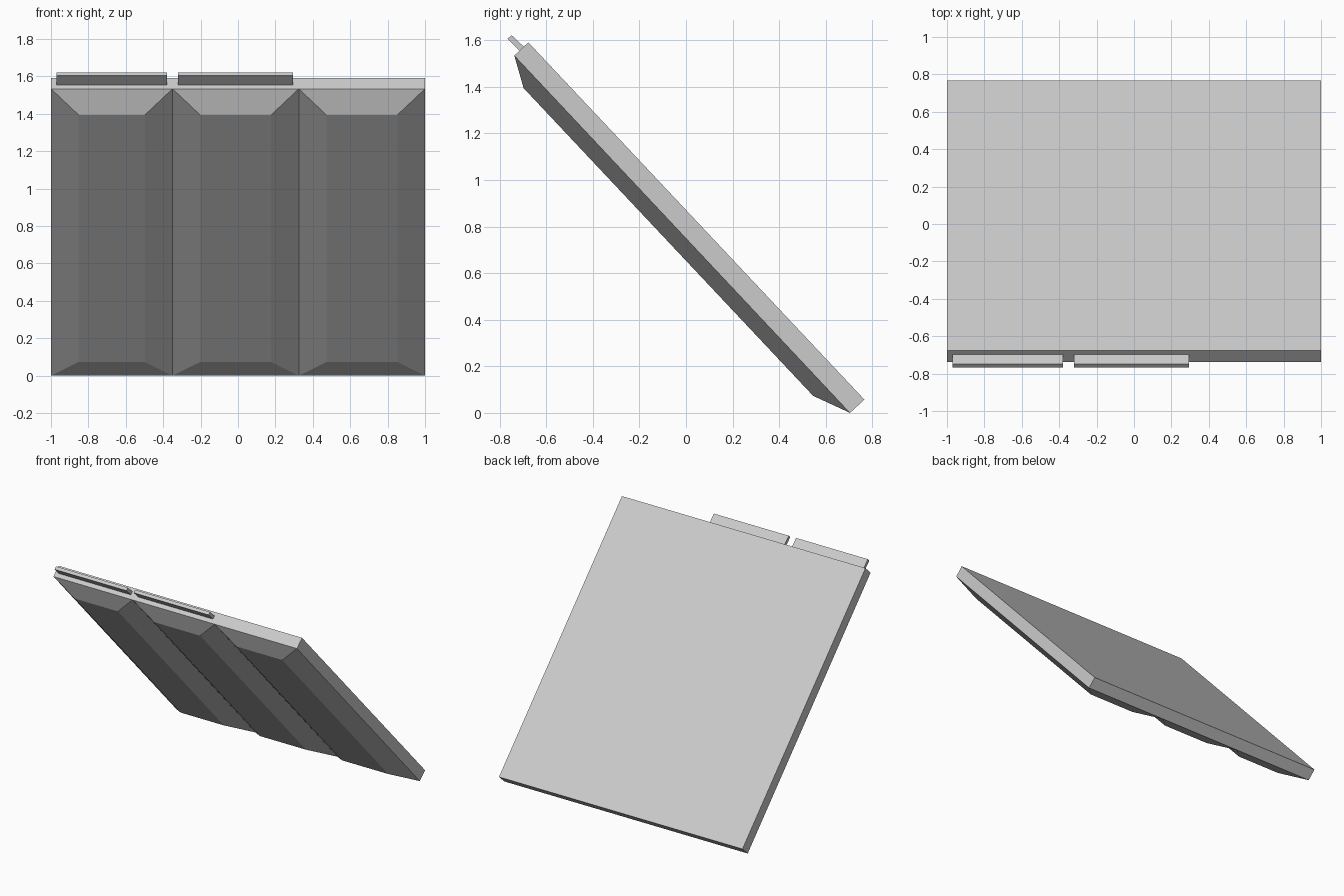
import bpy
import bmesh

cube = bpy.data.objects.get("Cube")
if cube:
    bpy.data.objects.remove(cube, do_unlink=True)

# Single light grey finish
grey = bpy.data.materials.new("light_grey")
grey.use_nodes = True
color = (0.6, 0.6, 0.6, 1)
grey.diffuse_color = color
for node in grey.node_tree.nodes:
    if node.type == 'BSDF_PRINCIPLED':
        node.inputs["Base Color"].default_value = color


def loft(name, ring_a, ring_b):
    """Closed solid between two four-point rings."""
    bm = bmesh.new()
    a = [bm.verts.new(p) for p in ring_a]
    b = [bm.verts.new(p) for p in ring_b]
    bm.faces.new(a)
    bm.faces.new(b)
    for i in range(4):
        j = (i + 1) % 4
        bm.faces.new((a[i], a[j], b[j], b[i]))
    bmesh.ops.recalc_face_normals(bm, faces=bm.faces)
    mesh = bpy.data.meshes.new(name)
    bm.to_mesh(mesh)
    bm.free()
    mesh.materials.append(grey)
    obj = bpy.data.objects.new(name, mesh)
    bpy.context.collection.objects.link(obj)
    return obj


def prism(name, profile, x0, x1):
    """Extrude a side (y, z) profile along x."""
    return loft(name, [(x0, y, z) for y, z in profile],
                [(x1, y, z) for y, z in profile])


def rect(x0, x1, top, bottom):
    """Sloping rectangle between a top and a bottom (y, z) point."""
    return [(x0, *top), (x1, *top), (x1, *bottom), (x0, *bottom)]


# Sloping backing slab
slab_top, slab_bottom = (-0.737, 1.534), (0.704, 0.0)
prism("backing_slab",
      [slab_top, (-0.677, 1.591), (0.766, 0.057), slab_bottom], -1, 1)

# Three bevelled pads on the underside
pad_top, pad_bottom = (-0.697, 1.394), (0.546, 0.073)
inset = 0.148
edges = [-1, -0.35, 0.325, 1]
for side, x0, x1 in zip(("right", "middle", "left"), edges, edges[1:]):
    loft(side + "_pad", rect(x0, x1, slab_top, slab_bottom),
         rect(x0 + inset, x1 - inset, pad_top, pad_bottom))

# Two thin strips standing out of the upper edge
strip = [(-0.714, 1.555), (-0.766, 1.606), (-0.749, 1.622), (-0.696, 1.572)]
prism("right_edge_strip", strip, -0.97, -0.38)
prism("middle_edge_strip", strip, -0.32, 0.295)
